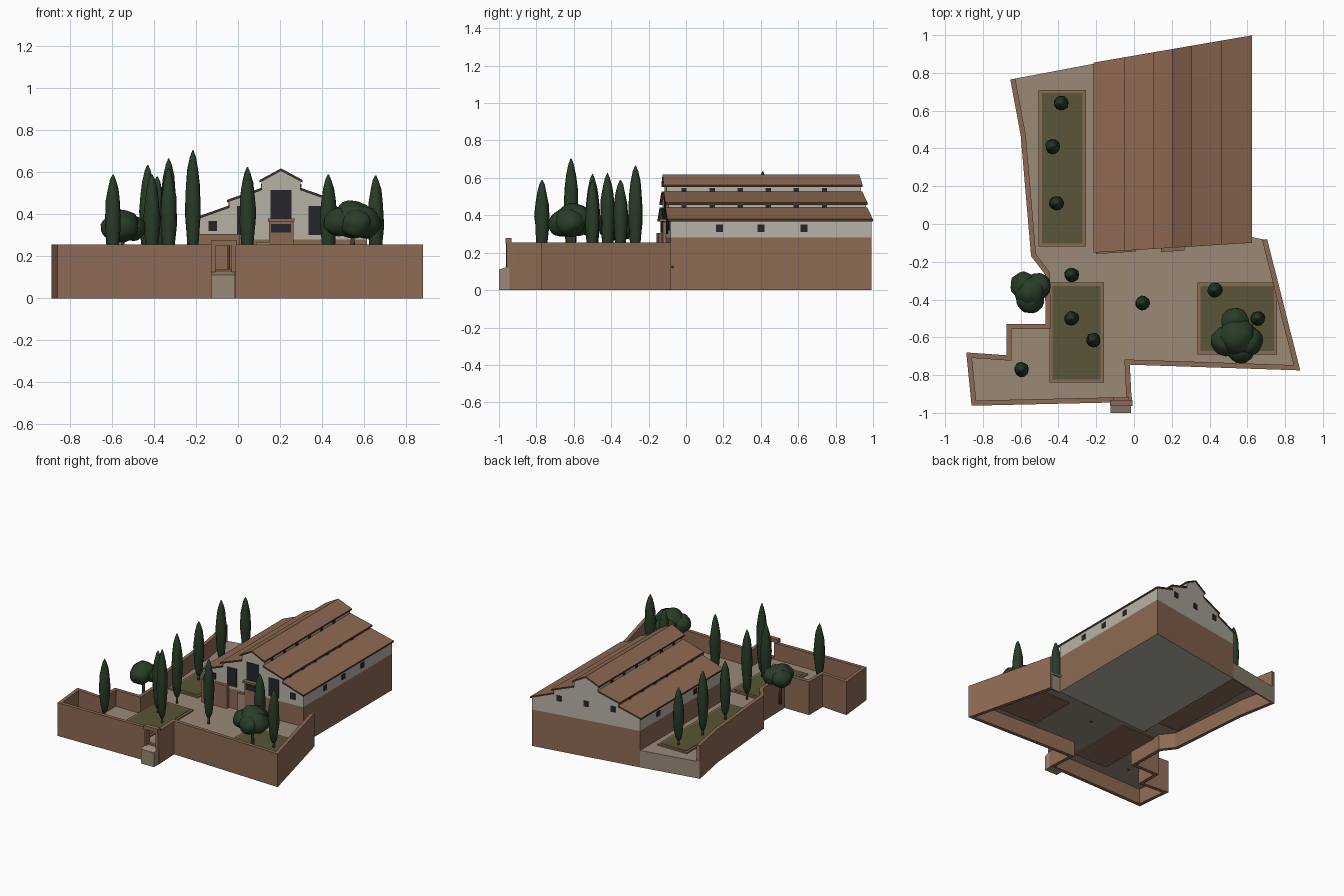
import bpy, bmesh, math, random
from mathutils import Vector, noise

cube = bpy.data.objects.get("Cube")
if cube:
    bpy.data.objects.remove(cube, do_unlink=True)
random.seed(4)


def material(name, r, g, b):
    m = bpy.data.materials.new(name)
    m.use_nodes = True
    m.diffuse_color = (r, g, b, 1)
    m.node_tree.nodes["Principled BSDF"].inputs["Base Color"].default_value = (r, g, b, 1)
    return m


BROWN = material("terracotta brown", .27, .145, .09)
TILE = material("roof tile", .27, .14, .085)
TRIM = material("dark brown trim", .06, .035, .025)
TAN = material("tan paving", .32, .255, .185)
CREAM = material("cream plaster", .48, .45, .385)
DARK = material("dark glass", .02, .02, .024)
SOIL = material("olive lawn", .10, .09, .04)
LEAF = material("dark green foliage", .022, .045, .02)
BARK = material("bark", .07, .045, .03)


def finish(name, bm, *mats):
    bmesh.ops.recalc_face_normals(bm, faces=bm.faces)
    me = bpy.data.meshes.new(name)
    bm.to_mesh(me)
    bm.free()
    ob = bpy.data.objects.new(name, me)
    bpy.context.collection.objects.link(ob)
    for m in mats:
        me.materials.append(m)
    return ob


def loft(name, ring_a, ring_b, *mats):
    """Solid between two matching outlines."""
    bm = bmesh.new()
    a = [bm.verts.new(p) for p in ring_a]
    b = [bm.verts.new(p) for p in ring_b]
    bm.faces.new(a)
    bm.faces.new(b[::-1])
    for i in range(len(a)):
        j = (i + 1) % len(a)
        bm.faces.new((a[i], a[j], b[j], b[i]))
    return finish(name, bm, *mats)


def slab(name, pts, z0, z1, *mats):
    return loft(name, [(x, y, z0) for x, y in pts], [(x, y, z1) for x, y in pts], *mats)


def box(name, x0, x1, y0, y1, z0, z1, mat):
    return slab(name, [(x0, y0), (x1, y0), (x1, y1), (x0, y1)], z0, z1, mat)


def offset(path, d):
    """Shift an open path to its left with mitred corners."""
    pts = [Vector(p) for p in path]
    dirs = [(b - a).normalized() for a, b in zip(pts, pts[1:])]
    out = []
    for i, p in enumerate(pts):
        u, v = dirs[max(i - 1, 0)], dirs[min(i, len(dirs) - 1)]
        n, m = Vector((-u.y, u.x)), Vector((-v.y, v.x))
        out.append(p + (n + m) * d / (1 + n.dot(m)))
    return out


# Courtyard walls, broken at the gate
GROUND, WALL_TOP = .13, .255
west = [(-.655, .765), (-.6, .47), (-.545, -.17), (-.472, -.265), (-.468, -.53), (-.675, -.53),
        (-.675, -.695), (-.888, -.68), (-.86, -.962), (-.11, -.945)]
east = [(-.03, -.943), (-.012, -.943), (-.022, -.745), (.88, -.775), (.705, -.08)]
for name, path in (("west_courtyard_wall", west), ("east_courtyard_wall", east)):
    slab(name, path + [tuple(p) for p in reversed(offset(path, .027))], 0, WALL_TOP, BROWN)


# Building outline: slanted front and back
CX = .205


def front(x):
    return -.135 + (x + .205) * .062


def back(x):
    return .85 + (x + .205) * .172


# Paved ground with its open retaining edges
rim = [tuple(p) for p in offset(west + east, .012)]
inner = [(.6, front(.6) + .02), (-.19, front(-.19) + .02), (-.19, back(-.19) - .01)]
slab("courtyard_ground", rim + inner, GROUND - .012, GROUND, TAN)
loft("back_retaining_edge", [(-.655, .765, 0), (-.2, back(-.2), 0), (-.2, back(-.2), GROUND), (-.655, .765, GROUND)],
     [(-.655, .755, 0), (-.2, .84, 0), (-.2, .84, GROUND), (-.655, .755, GROUND)], TAN)
slab("side_retaining_edge", [(.61, -.09), (.7, -.085), (.7, -.095), (.61, -.1)], 0, GROUND, TAN)

# Gate: ramp block, threshold, posts and lintel
loft("gate_ramp", [(-.125, -1, 0), (-.125, -.94, 0), (-.125, -.94, .13), (-.125, -1, .11)],
     [(-.015, -1, 0), (-.015, -.94, 0), (-.015, -.94, .13), (-.015, -1, .11)], TAN)
box("gate_threshold", -.112, -.028, -.942, -.918, 0, .14, BROWN)
for side, x in (("left", -.03), ("right", -.128)):
    box(side + "_gate_post", x, x + .02, -.96, -.917, .125, .255, BROWN)
box("gate_lintel", -.128, -.008, -.964, -.932, .25, .278, BROWN)


def run(name, pts, mat, f=0, b=0, *more):
    """Extrude an (x, z) profile from the slanted front to the slanted back."""
    return loft(name, [(x, front(x) - f, z) for x, z in pts],
                [(x, back(x) + b, z) for x, z in pts], mat, *more)


# Hall body: brown base and stepped plaster gable
base = [(CX - .41, 0), (CX + .41, 0), (CX + .41, .28), (CX - .41, .28)]
run("hall_base", base, BROWN)
run("hall_floor", [(CX - .409, -.0), (CX + .409, 0), (CX + .409, .002), (CX - .409, .002)], CREAM, -.002, -.002)
bpy.data.objects["hall_base"].data.materials.append(CREAM)
for poly in bpy.data.objects["hall_base"].data.polygons:
    if poly.normal.z < -.5:
        poly.material_index = 1
bpy.data.objects.remove(bpy.data.objects["hall_floor"], do_unlink=True)
half = [(.41, .28), (.41, .372), (.247, .43), (.247, .462), (.092, .517), (.092, .556), (0, .607)]
gable = [(CX + x, z) for x, z in half] + [(CX - x, z) for x, z in half[-2::-1]]
run("hall_gable_walls", gable, CREAM)

# Three roof tiers on each side
tiers = [(0, .618, .102, .563), (.09, .527, .258, .468), (.245, .443, .42, .38)]
for side, s in (("left", 1), ("right", -1)):
    for i, (xa, za, xb, zb) in enumerate(tiers):
        pts = [(CX + s * xa, za), (CX + s * xb, zb), (CX + s * xb, zb - .012), (CX + s * xa, za - .012)]
        roof = run(f"{side}_roof_tier_{i + 1}", pts, TILE, .016, .006, TRIM)
        for poly in roof.data.polygons:
            if abs(poly.normal.z) < .5:
                poly.material_index = 1

# Side windows and clerestory windows
for side, s in (("left", 1), ("right", -1)):
    for i, y in enumerate((.18, .40, .63)):
        x = CX + s * .41
        box(f"{side}_side_window_{i + 1}", x - .004, x + .004, y - .019, y + .019, .31, .35, DARK)
    for i in range(6):
        y = -.01 + i * .15
        for level, d, z in (("lower", .247, .438), ("upper", .092, .526)):
            x = CX + s * d
            box(f"{side}_{level}_clerestory_{i + 1}", x - .004, x + .004, y - .014, y + .014, z, z + .019, DARK)


def panel(name, x0, x1, z0, z1, mat, depth=.005, edge=front):
    """Plate following the front or back facade."""
    d = -depth if edge is front else depth
    pts = [(x0, z0), (x1, z0), (x1, z1), (x0, z1)]
    return loft(name, [(x, edge(x) + d, z) for x, z in pts], [(x, edge(x), z) for x, z in pts], mat)


# Front facade
panel("main_window", CX - .05, CX + .05, .375, .515, DARK)
for side, s in (("left", 1), ("right", -1)):
    c = CX + s * .17
    panel(side + "_tall_window", c - .04, c + .04, .3, .44, DARK)
    c = CX + s * .325
    panel(side + "_small_window", c - .021, c + .021, .32, .367, DARK)
panel("entrance_surround", CX - .058, CX + .058, GROUND, .365, BROWN, .018)
panel("entrance_window", CX - .047, CX + .047, .312, .353, DARK, .023)
panel("entrance_canopy", CX - .063, CX + .063, .366, .38, TILE, .035)
panel("entrance_step", CX - .12, CX + .06, GROUND, .265, TAN, .012)
panel("terrace_wall", -.2, .01, GROUND, .305, BROWN, .024)

# Back facade
for i, x in enumerate((0, CX, .41)):
    panel(f"back_window_{i + 1}", x - .018, x + .018, .385, .428, DARK, edge=back)

# Planted beds with raised borders
for name, x0, x1, y0, y1 in (("north_bed", -.505, -.255, -.12, .71), ("gate_bed", -.448, -.16, -.84, -.31),
                             ("east_bed", .335, .758, -.69, -.31)):
    box(name + "_border", x0, x1, y0, y1, GROUND - .02, GROUND + .01, BROWN)
    t = .017
    box(name + "_lawn", x0 + t, x1 - t, y0 + t, y1 - t, GROUND, GROUND + .013, SOIL)


def lathe(name, x, y, rings, sides, mat, wobble=0):
    bm = bmesh.new()
    loops = []
    for r, z in rings:
        loop = []
        for k in range(sides):
            a = math.tau * k / sides
            q = r * (1 + random.uniform(-wobble, wobble))
            loop.append(bm.verts.new((x + q * math.cos(a), y + q * math.sin(a), z)))
        loops.append(loop)
    for a, b in zip(loops, loops[1:]):
        for k in range(sides):
            j = (k + 1) % sides
            bm.faces.new((a[k], a[j], b[j], b[k]))
    bm.faces.new(loops[0])
    bm.faces.new(loops[-1])
    ob = finish(name, bm, mat)
    ob.data.shade_smooth()
    return ob


# Cypress trees: x, y, top
cypresses = [(-.385, .64, .58), (-.43, .41, .635), (-.41, .11, .59), (-.33, -.27, .665), (-.33, -.5, .62),
             (-.215, -.615, .705), (.045, -.42, .625), (.43, -.35, .59), (.655, -.5, .585), (-.595, -.77, .59)]
shape = [(.3, 0), (.62, .06), (.8, .2), (.97, .4), (1, .52), (.9, .68), (.66, .83), (.36, .94), (.06, 1)]
for i, (x, y, top) in enumerate(cypresses):
    low = GROUND + .05
    rings = [(r * .039, low + t * (top - low)) for r, t in shape]
    lathe(f"cypress_{i + 1}", x, y, rings, 11, LEAF, .08)
    lathe(f"cypress_trunk_{i + 1}", x, y, [(.009, GROUND - .015), (.008, low + .03)], 6, BARK)


def bushy_tree(name, x, y, z, lumps):
    """Rounded crown made of overlapping lumpy balls: dx, dy, dz, radius."""
    bm = bmesh.new()
    for dx, dy, dz, r in lumps:
        new = bmesh.ops.create_icosphere(bm, subdivisions=3, radius=1)["verts"]
        for v in new:
            q = r * (1 + .12 * noise.noise(v.co * 1.8 + Vector((dx, dy, dz)) * 40))
            v.co = Vector((x + dx, y + dy, z + dz)) + Vector((v.co.x, v.co.y, v.co.z * .88)) * q
    finish(name + "_crown", bm, LEAF).data.shade_smooth()
    lathe(name + "_trunk", x, y, [(.013, GROUND - .01), (.009, z)], 7, BARK)


bushy_tree("west_tree", -.55, -.36, .335,
           [(-.035, .035, 0, .07), (.04, .03, 0, .07), (0, -.035, 0, .077), (0, 0, .012, .083)])
bushy_tree("east_tree", .545, -.6, .36,
           [(-.01, .08, 0, .075), (-.06, -.02, 0, .078), (.05, -.02, 0, .085), (.02, -.06, -.005, .078), (0, 0, .015, .1)])
